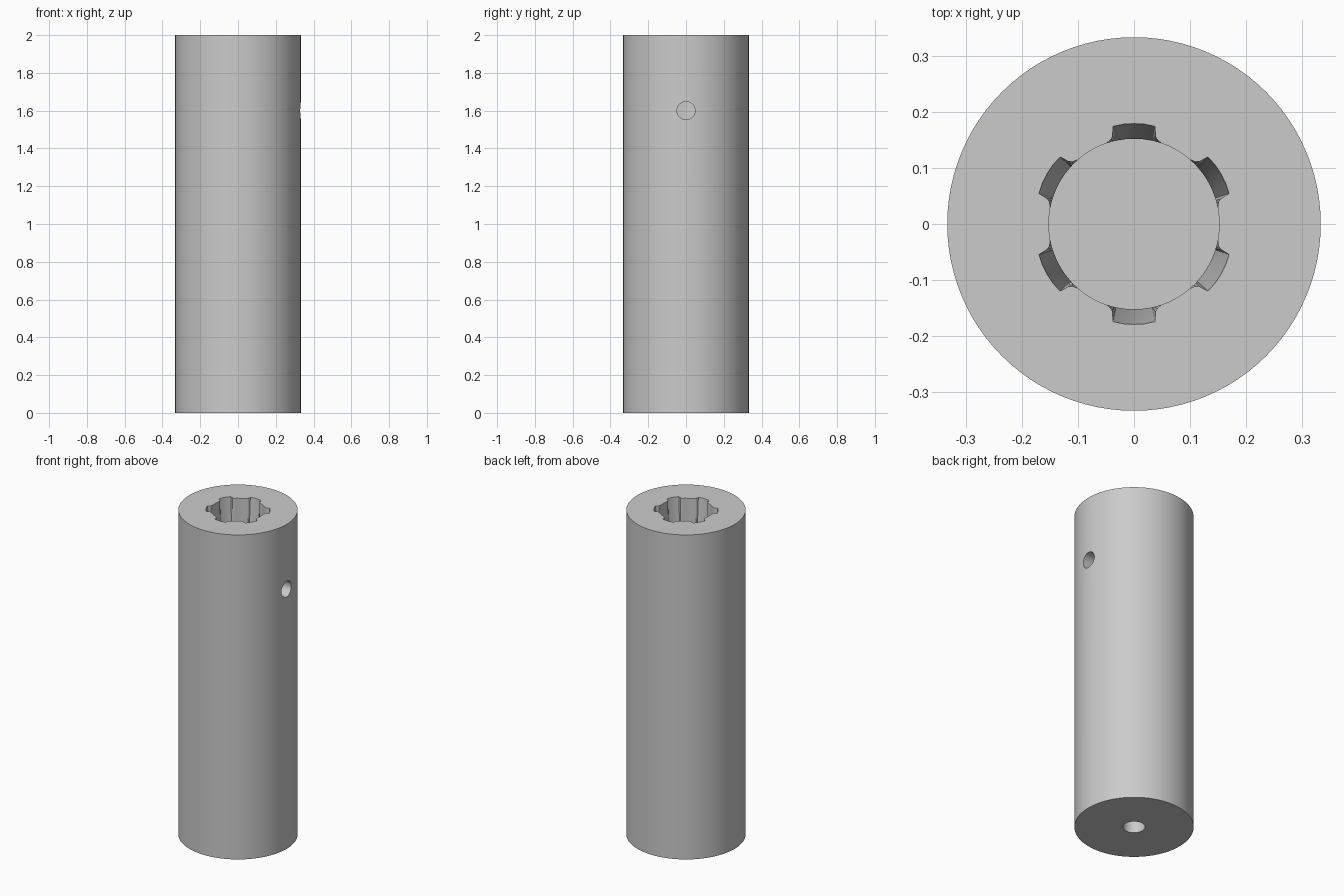
import bpy, bmesh
from math import sin, cos, radians, pi

cube = bpy.data.objects.get("Cube")
if cube:
    bpy.data.objects.remove(cube, do_unlink=True)

RADIUS, HEIGHT = 0.333, 2.0
BORE, FLOOR, GROOVE_END = 0.152, 1.2, 1.68

steel = bpy.data.materials.new("grey_steel")
steel.use_nodes = True
steel.diffuse_color = (0.6, 0.6, 0.6, 1)
steel.node_tree.nodes["Principled BSDF"].inputs["Base Color"].default_value = (0.6, 0.6, 0.6, 1)


def cylinder(name, radius, depth, location, rotation=(0, 0, 0), sides=96):
    bpy.ops.mesh.primitive_cylinder_add(vertices=sides, radius=radius, depth=depth,
                                        location=location, rotation=rotation)
    obj = bpy.context.object
    obj.name = name
    obj.data.materials.append(steel)
    return obj


def splined_bore():
    """Round bore whose six grooves taper out into the wall."""
    # one groove flank: radius and angle away from the groove centre
    flank = [(0.152, 19), (0.156, 15.3), (0.161, 13.7), (0.178, 12.2), (0.179, 6)]
    groove = [(r, -a) for r, a in flank] + [(0.179, 0)] + [(r, a) for r, a in reversed(flank)]
    land = [(BORE, a) for a in (22, 26, 30, 34, 38)]
    profile = [(r, a + 30 + 60 * i) for i in range(6) for r, a in groove + land]
    bm = bmesh.new()
    rings = []
    for z, spread in ((FLOOR, 0), (GROOVE_END, 0), (HEIGHT, 1), (HEIGHT + 0.1, 1)):
        ring = []
        for r, a in profile:
            rad = BORE + (r - BORE) * spread
            ring.append(bm.verts.new((rad * cos(radians(a)), rad * sin(radians(a)), z)))
        rings.append(ring)
    n = len(profile)
    for low, high in zip(rings, rings[1:]):
        for i in range(n):
            j = (i + 1) % n
            bm.faces.new((low[i], low[j], high[j], high[i]))
    bm.faces.new(rings[0][::-1])
    bm.faces.new(rings[-1])
    bmesh.ops.recalc_face_normals(bm, faces=bm.faces)
    mesh = bpy.data.meshes.new("splined_bore_cutter")
    bm.to_mesh(mesh)
    bm.free()
    mesh.materials.append(steel)
    obj = bpy.data.objects.new("splined_bore_cutter", mesh)
    bpy.context.collection.objects.link(obj)
    return obj


# Main sleeve
sleeve = cylinder("sleeve_body", RADIUS, HEIGHT, (0, 0, HEIGHT / 2))

# Splined socket, cross hole on the left side, blind hole underneath
cutters = [
    splined_bore(),
    cylinder("side_hole_cutter", 0.048, 0.3, (0.25, 0, 1.6), (0, pi / 2, 0), 48),
    cylinder("bottom_hole_cutter", 0.062, 0.8, (0, 0, 0), sides=48),
]
for cutter in cutters:
    cut = sleeve.modifiers.new(cutter.name, 'BOOLEAN')
    cut.operation = 'DIFFERENCE'
    cut.solver = 'EXACT'
    cut.object = cutter

# Apply the cuts and shade smooth with crisp edges
bpy.ops.object.select_all(action='DESELECT')
sleeve.select_set(True)
bpy.context.view_layer.objects.active = sleeve
for cutter in cutters:
    bpy.ops.object.modifier_apply(modifier=cutter.name)
    bpy.data.objects.remove(cutter, do_unlink=True)
bpy.ops.object.shade_smooth_by_angle(angle=radians(25))
